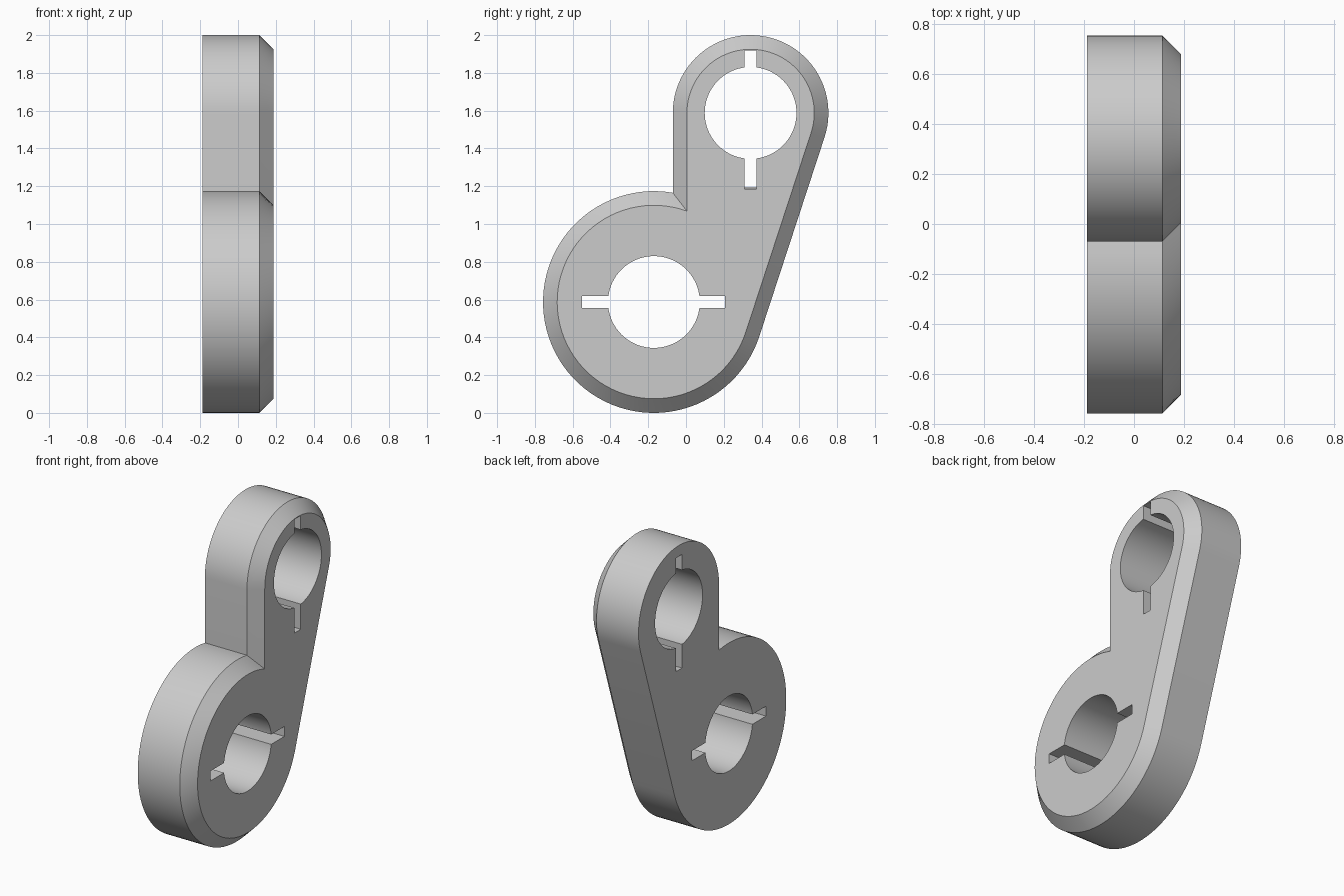
import bpy, bmesh
from math import sin, cos, acos, atan2, hypot, pi, radians
from mathutils import Matrix

if "Cube" in bpy.data.objects:
    bpy.data.objects.remove(bpy.data.objects["Cube"], do_unlink=True)

HALF = 0.188                      # half thickness along x
CHAMFER = 0.075
BIG, BIG_R = (-0.17, 0.587), 0.587      # lower lobe (y, z)
SMALL, SMALL_R = (0.342, 1.588), 0.412  # upper lobe (y, z)
HOLE_R = 0.243

# Material
grey = bpy.data.materials.new("plain grey")
grey.use_nodes = True
color = (0.6, 0.6, 0.6, 1)
grey.diffuse_color = color
grey.node_tree.nodes["Principled BSDF"].inputs["Base Color"].default_value = color


def arc(center, r, a0, a1, n):
    steps = [a0 + (a1 - a0) * i / n for i in range(n + 1)]
    return [(center[0] + r * cos(a), center[1] + r * sin(a)) for a in steps]


def outline(inset):
    """Two lobes joined by a tangent on one side and a straight drop on the other."""
    rb, rs = BIG_R - inset, SMALL_R - inset
    dy, dz = SMALL[0] - BIG[0], SMALL[1] - BIG[1]
    tangent = atan2(dz, dy) - acos((rb - rs) / hypot(dy, dz))
    notch = acos((SMALL[0] - rs - BIG[0]) / rb)
    return (arc(SMALL, rs, tangent, pi, 48)
            + arc(BIG, rb, notch, 2 * pi + tangent, 64))


def make_object(name, bm):
    bmesh.ops.recalc_face_normals(bm, faces=bm.faces)
    mesh = bpy.data.meshes.new(name)
    bm.to_mesh(mesh)
    bm.free()
    obj = bpy.data.objects.new(name, mesh)
    bpy.context.collection.objects.link(obj)
    mesh.materials.append(grey)
    return obj


# Link plate, chamfered on its +x face
bm = bmesh.new()
rings = [[bm.verts.new((x, y, z)) for y, z in outline(inset)]
         for x, inset in ((-HALF, 0), (HALF - CHAMFER, 0), (HALF, CHAMFER))]
for low, high in zip(rings, rings[1:]):
    for i in range(len(low)):
        j = (i + 1) % len(low)
        bm.faces.new((low[i], low[j], high[j], high[i]))
bm.faces.new(rings[0])
bm.faces.new(rings[-1])
plate = make_object("link_plate", bm)


def hole_cutter(name, center):
    bm = bmesh.new()
    bmesh.ops.create_cone(
        bm, cap_ends=True, segments=72, radius1=HOLE_R, radius2=HOLE_R, depth=1,
        matrix=Matrix.Translation((0, *center)) @ Matrix.Rotation(pi / 2, 4, 'Y'))
    return make_object(name, bm)


def slot_cutter(name, center, size, tilt=0):
    bm = bmesh.new()
    bmesh.ops.create_cube(
        bm, size=1,
        matrix=Matrix.Translation((0, *center)) @ Matrix.Rotation(tilt, 4, 'Y')
        @ Matrix.Diagonal((1, *size, 1)))
    return make_object(name, bm)


# Round bores and their keyway slots; the upper slot leans slightly
cutters = [
    hole_cutter("upper_bore", SMALL),
    hole_cutter("lower_bore", BIG),
    slot_cutter("upper_slot", (0.341, 1.557), (0.064, 0.735), radians(1.5)),
    slot_cutter("lower_slot", (-0.172, 0.587), (0.755, 0.064)),
]
bpy.context.view_layer.objects.active = plate
for cutter in cutters:
    cutter.hide_render = True
    mod = plate.modifiers.new(cutter.name, 'BOOLEAN')
    mod.operation, mod.solver, mod.object = 'DIFFERENCE', 'EXACT', cutter
    bpy.ops.object.modifier_apply(modifier=mod.name)
    bpy.data.objects.remove(cutter, do_unlink=True)

# Smooth curved walls, crisp edges
bpy.ops.object.select_all(action='DESELECT')
plate.select_set(True)
bpy.ops.object.shade_smooth_by_angle(angle=radians(25))
